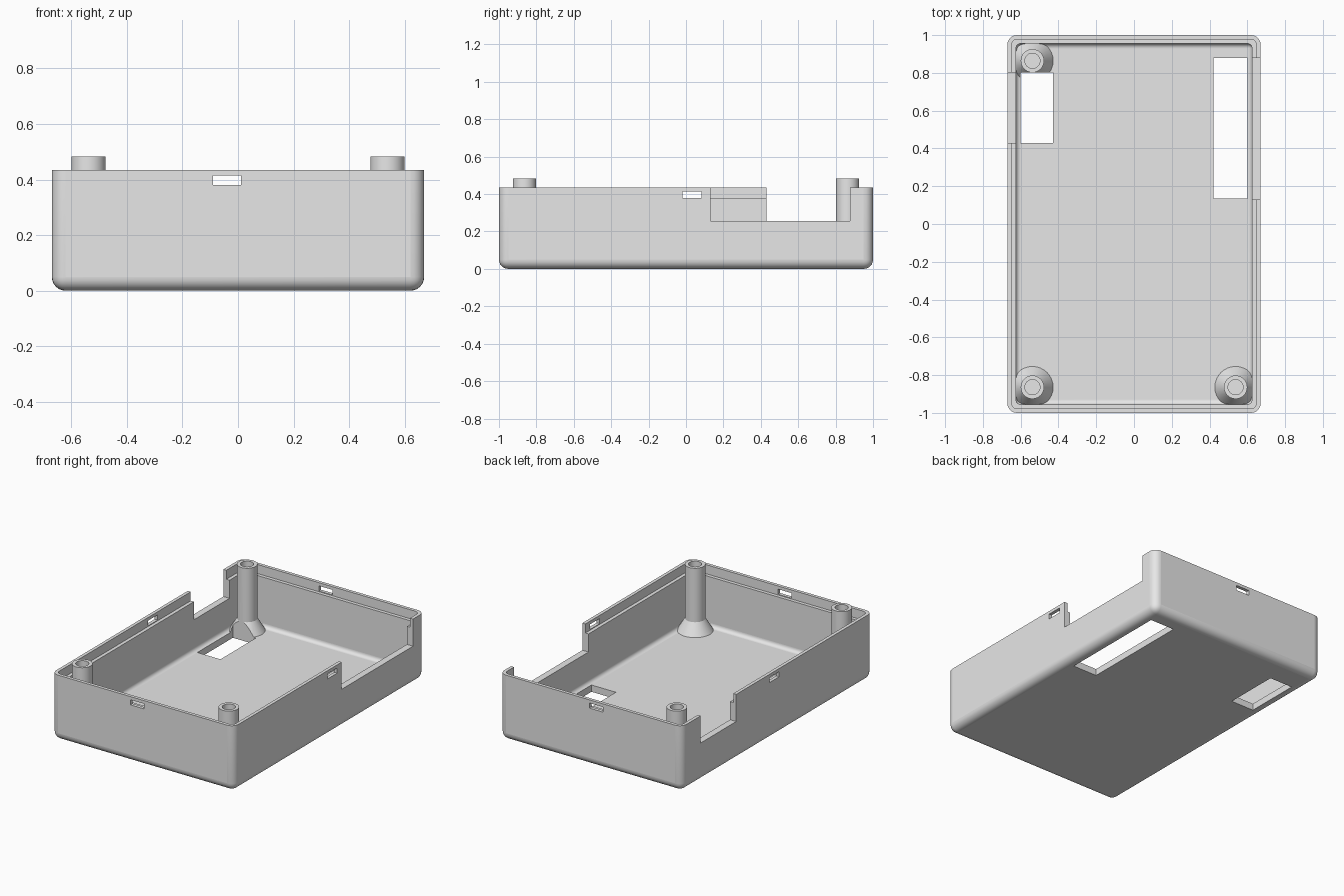
import bpy
import bmesh
from math import radians

if "Cube" in bpy.data.objects:
    bpy.data.objects.remove(bpy.data.objects["Cube"])

HALF_X, HALF_Y, TOP = 0.67, 1.0, 0.435
WALL, LIP, LEDGE = 0.045, 0.022, 0.375
POST_X, POST_Y, POST_TOP = 0.538, 0.864, 0.483

grey = bpy.data.materials.new("grey plastic")
grey.use_nodes = True
grey.diffuse_color = (0.8, 0.8, 0.8, 1)
grey.node_tree.nodes["Principled BSDF"].inputs["Base Color"].default_value = (0.8, 0.8, 0.8, 1)


def add_object(name, bm):
    bmesh.ops.recalc_face_normals(bm, faces=bm.faces)
    mesh = bpy.data.meshes.new(name)
    bm.to_mesh(mesh)
    bm.free()
    mesh.materials.append(grey)
    obj = bpy.data.objects.new(name, mesh)
    bpy.context.collection.objects.link(obj)
    return obj


def box(name, xs, ys, zs, radius=0, round_bottom=False):
    """Box between limits, with optional rounded upright and bottom edges."""
    bm = bmesh.new()
    bmesh.ops.create_cube(bm, size=1)
    for v in bm.verts:
        v.co = [lim[0] if c < 0 else lim[1] for c, lim in zip(v.co, (xs, ys, zs))]
    if radius:
        edges = []
        for e in bm.edges:
            a, b = (v.co.z for v in e.verts)
            if abs(a - b) > 0.001 or (round_bottom and abs(a - zs[0]) < 0.001):
                edges.append(e)
        bmesh.ops.bevel(bm, geom=edges, offset=radius, segments=6,
                        profile=0.5, affect='EDGES')
    return add_object(name, bm)


def inset_box(name, inset, zs, radius, round_bottom):
    x, y = HALF_X - inset, HALF_Y - inset
    return box(name, (-x, x), (-y, y), zs, radius, round_bottom)


def lathe(name, profile, x, y, steps=32):
    """Spin a closed-on-axis (radius, z) profile about z."""
    bm = bmesh.new()
    verts = [bm.verts.new((r, 0, z)) for r, z in profile]
    edges = [bm.edges.new(pair) for pair in zip(verts, verts[1:])]
    bmesh.ops.spin(bm, geom=verts + edges, cent=(0, 0, 0), axis=(0, 0, 1),
                   angle=radians(360), steps=steps)
    bmesh.ops.remove_doubles(bm, verts=bm.verts, dist=0.0001)
    bmesh.ops.translate(bm, verts=bm.verts, vec=(x, y, 0))
    return add_object(name, bm)


def cut(target, cutter):
    mod = target.modifiers.new("cut", 'BOOLEAN')
    mod.operation, mod.solver, mod.object = 'DIFFERENCE', 'EXACT', cutter
    bpy.context.view_layer.objects.active = target
    bpy.ops.object.modifier_apply(modifier=mod.name)


def finish(obj):
    """Smooth the rounded edges, keep the large planes flat."""
    bpy.ops.object.select_all(action='DESELECT')
    obj.select_set(True)
    bpy.context.view_layer.objects.active = obj
    bpy.ops.object.shade_smooth_by_angle(angle=radians(30))
    for p in obj.data.polygons:
        if max(abs(c) for c in p.normal) > 0.9995:
            p.use_smooth = False


# Tray shell
tray = inset_box("tray_shell", 0, (0, TOP), 0.05, True)

# Cutters: cavity, stepped lip, clip slots, side notches, floor openings
floor_hole = box("left_floor_cutter", (-0.6, -0.43), (0.43, 0.803), (-0.2, 0.25))
cutters = [
    inset_box("cavity_cutter", WALL, (WALL, 1), 0.025, True),
    inset_box("lip_cutter", LIP, (LEDGE, 1), 0.03, False),
    box("end_slot_cutter", (-0.09, 0.01), (-2, 2), (0.38, 0.414)),
    box("side_slot_cutter", (-2, 2), (-0.02, 0.083), (0.38, 0.414)),
    box("wide_notch_cutter", (0.5, 1), (0.13, 0.878), (0.255, 1)),
    box("narrow_notch_cutter", (-1, -0.5), (0.43, 0.803), (0.255, 1)),
    box("wide_floor_cutter", (0.42, 0.6), (0.135, 0.88), (-0.2, 0.2)),
    floor_hole,
]
for c in cutters:
    cut(tray, c)
finish(tray)

# Screw posts with flared feet and blind holes
profile = [(0, 0.03), (0.11, 0.03), (0.11, WALL), (0.062, 0.125),
           (0.062, POST_TOP), (0.04, POST_TOP), (0.04, 0.1), (0, 0.1)]
for name, x, y in (("back_right_post", -POST_X, POST_Y),
                   ("front_right_post", -POST_X, -POST_Y),
                   ("front_left_post", POST_X, -POST_Y)):
    post = lathe(name, profile, x, y)
    if y > 0:
        cut(post, floor_hole)
    finish(post)

for c in cutters:
    bpy.data.objects.remove(c)
